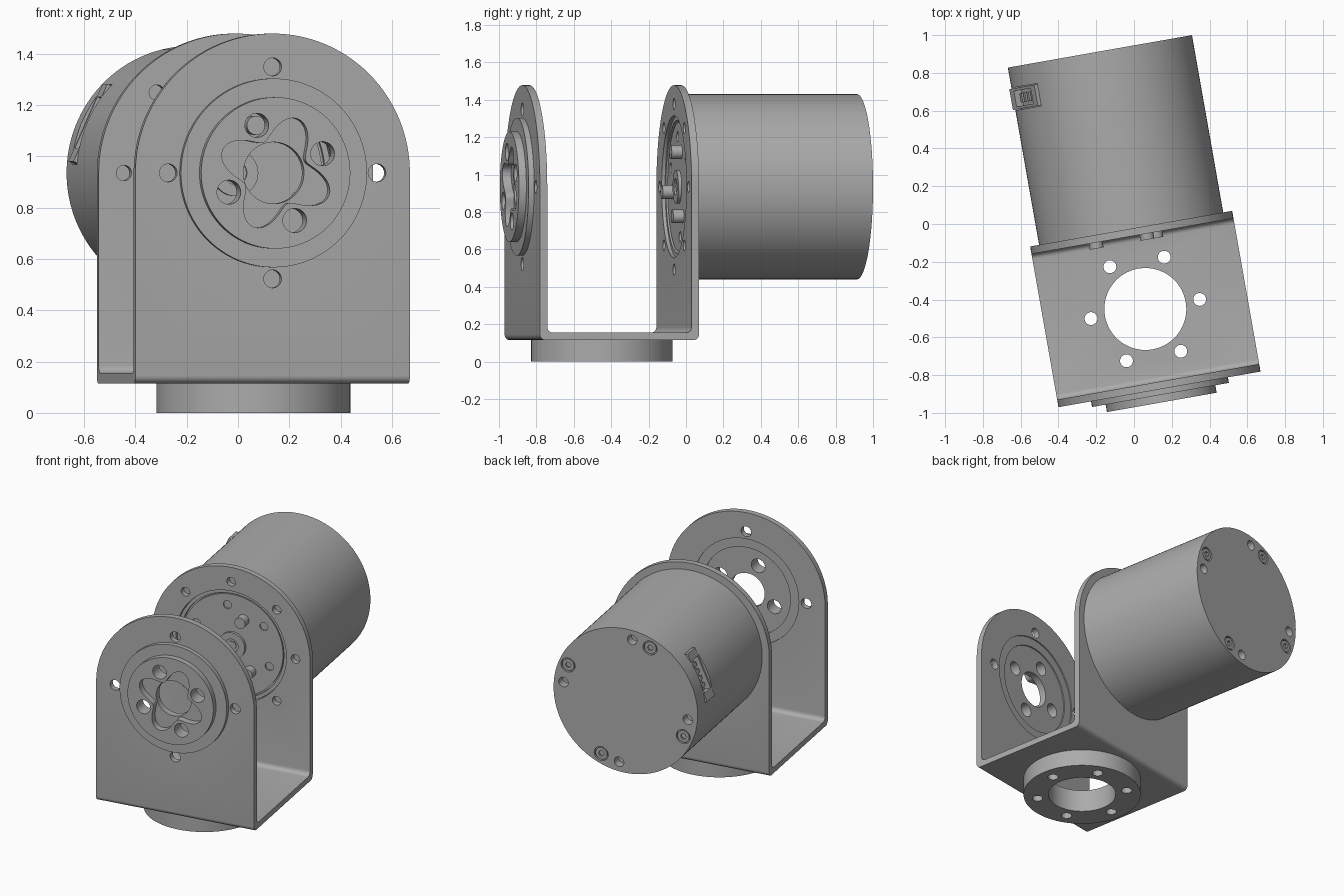
import bpy, bmesh
from math import sin, cos, pi, radians
from mathutils import Matrix

if "Cube" in bpy.data.objects:
    bpy.data.objects.remove(bpy.data.objects["Cube"])

grey = bpy.data.materials.new("machined_grey")
grey.use_nodes = True
COLOUR = (0.41, 0.41, 0.41, 1)
grey.diffuse_color = COLOUR
grey.node_tree.nodes["Principled BSDF"].inputs["Base Color"].default_value = COLOUR

AXIS_Z = 0.935           # height of the joint axis
HALF_W, HALF_D = 0.543, 0.432
WALL = 0.04
BASE_Z = 0.115
parts = []


def arc(cx, cy, r, a0=0, a1=360, n=64):
    """Points of an arc; a full circle drops the repeated end point."""
    count = n if a1 - a0 == 360 else n + 1
    return [(cx + r * cos(radians(a0 + (a1 - a0) * i / n)),
             cy + r * sin(radians(a0 + (a1 - a0) * i / n))) for i in range(count)]


def ring(count, r, start, cx=0, cy=AXIS_Z):
    """Centres of a polar pattern."""
    return [(cx + r * cos(radians(start) + 2 * pi * i / count),
             cy + r * sin(radians(start) + 2 * pi * i / count)) for i in range(count)]


def prisms(name, outlines, axis, lo, hi):
    """Extrude one or more outlines along an axis into one object."""
    place = {"x": lambda a, b, t: (t, a, b),
             "y": lambda a, b, t: (a, t, b),
             "z": lambda a, b, t: (a, b, t)}[axis]
    bm = bmesh.new()
    for pts in outlines:
        low = [bm.verts.new(place(a, b, lo)) for a, b in pts]
        high = [bm.verts.new(place(a, b, hi)) for a, b in pts]
        bm.faces.new(low)
        bm.faces.new(high[::-1])
        for i in range(len(pts)):
            j = (i + 1) % len(pts)
            bm.faces.new((low[i], high[i], high[j], low[j]))
    bmesh.ops.recalc_face_normals(bm, faces=bm.faces)
    mesh = bpy.data.meshes.new(name)
    bm.to_mesh(mesh)
    bm.free()
    obj = bpy.data.objects.new(name, mesh)
    bpy.context.collection.objects.link(obj)
    return obj


def part(name, outlines, axis, lo, hi):
    obj = prisms(name, outlines, axis, lo, hi)
    parts.append(obj)
    return obj


def combine(obj, outlines, axis, lo, hi, operation="DIFFERENCE", turn=None):
    """Boolean an extruded tool with the object and bake the result."""
    tool = prisms("cutter", outlines, axis, lo, hi)
    if turn:
        tool.data.transform(turn)
    mod = obj.modifiers.new("cut", "BOOLEAN")
    mod.operation, mod.solver, mod.object = operation, "EXACT", tool
    bpy.context.view_layer.update()
    graph = bpy.context.evaluated_depsgraph_get()
    mesh = bpy.data.meshes.new_from_object(obj.evaluated_get(graph))
    obj.modifiers.clear()
    obj.data = mesh
    bpy.data.objects.remove(tool)


def discs(centres, r, n=24):
    return [arc(x, y, r, n=n) for x, y in centres]


def disc(r, n=96):
    return [arc(0, AXIS_Z, r, n=n)]


# U bracket: folded profile trimmed by an arched outline
fold, top = 0.03, 1.6
inner = HALF_D - WALL
floor = BASE_Z + WALL
profile = ([(-HALF_D, top)]
           + arc(fold - HALF_D, BASE_Z + fold, fold, 180, 270, 6)
           + arc(HALF_D - fold, BASE_Z + fold, fold, 270, 360, 6)
           + [(HALF_D, top), (inner, top)]
           + arc(inner - fold, floor + fold, fold, 360, 270, 6)
           + arc(fold - inner, floor + fold, fold, 270, 180, 6)
           + [(-inner, top)])
bracket = part("u_bracket", [profile], "x", -0.7, 0.7)
arch = [(-HALF_W, 0), (HALF_W, 0)] + arc(0, AXIS_Z, HALF_W, 0, 180, 64)
combine(bracket, [arch], "y", -1, 1, "INTERSECT")
combine(bracket, disc(0.362), "y", -0.6, 0)
combine(bracket, discs(ring(4, 0.413, 0), 0.035), "y", -0.6, 0)
combine(bracket, disc(0.38), "y", 0, 0.6)
combine(bracket, discs(ring(8, 0.443, 0), 0.03), "y", 0, 0.6)

# Base flange with bore and bolt circle through the bracket floor
flange = part("base_flange", [arc(0, 0, 0.378, n=96)], "z", 0, BASE_Z)
for obj in (flange, bracket):
    combine(obj, [arc(0, 0, 0.217)], "z", -0.1, 0.3)
    combine(obj, discs(ring(6, 0.292, 0, 0, 0), 0.034), "z", -0.1, 0.3)

# Front idler: stepped disc with lobed pocket, bore and four holes
idler = part("idler_disc", disc(0.368), "y", -HALF_D - 0.03, -inner - 0.008)
combine(idler, disc(0.295), "y", -HALF_D - 0.07, -HALF_D, "UNION")
lobes = []
for i in range(96):
    a = 2 * pi * i / 96
    r = 0.178 + 0.05 * cos(4 * (a - radians(67)))
    lobes.append((r * cos(a), AXIS_Z + r * sin(a)))
combine(idler, [lobes], "y", -0.6, -0.455)
combine(idler, disc(0.12, 64), "y", -0.6, 0)
combine(idler, discs(ring(4, 0.2, 22), 0.047, 32), "y", -0.6, 0)
combine(idler, disc(0.3), "y", -inner - 0.016, 0)

# Motor body with mounting holes in its rear face
REAR = 1.385
motor = part("motor_body", disc(0.495, 128), "y", HALF_D, REAR)
screws = ring(4, 0.43, 23)
combine(motor, discs(ring(4, 0.43, 6), 0.033), "y", REAR - 0.06, REAR + 0.1)
combine(motor, discs(screws, 0.048, 32), "y", REAR - 0.02, REAR + 0.1)


def rect(x0, x1, y0, y1):
    return [(x0, y0), (x1, y0), (x1, y1), (x0, y1)]


# Connector socket set into the motor's side
side_turn = (Matrix.Translation((0, 0, AXIS_Z))
             @ Matrix.Rotation(radians(24), 4, "Y"))
PORT = 1.215
combine(motor, [rect(PORT - 0.06, PORT + 0.06, -0.17, 0.17)], "x", -0.6, -0.43,
        turn=side_turn)
port = part("connector_socket", [rect(PORT - 0.056, PORT + 0.056, -0.165, 0.165)],
            "x", -0.482, -0.42)
port.data.transform(side_turn)
combine(port, [rect(PORT - 0.042, PORT + 0.042, -0.11, 0.11)], "x", -0.6, -0.44,
        turn=side_turn)
pins = part("connector_contacts",
            [rect(PORT - 0.025, PORT + 0.025, z - 0.012, z + 0.012)
             for z in (-0.07, -0.023, 0.023, 0.07)], "x", -0.465, -0.435)
pins.data.transform(side_turn)

# Rear cap screws with hexagon sockets
caps = part("rear_screws", discs(screws, 0.04, 32), "y", REAR - 0.025, REAR - 0.003)
combine(caps, discs(screws, 0.02, 6), "y", REAR - 0.015, REAR + 0.1)

# Output disc in the rear wall, with rim, holes, hub and drive pins
output = part("output_disc", disc(0.345), "y", 0.418, HALF_D + 0.002)
combine(output, discs(ring(6, 0.27, 38), 0.028), "y", 0.3, HALF_D - 0.003)
rim = part("output_rim", disc(0.378), "y", 0.41, HALF_D + 0.001)
combine(rim, disc(0.355), "y", 0.3, 0.6)
hub = part("output_hub", disc(0.09, 48), "y", 0.4, 0.425)
combine(hub, disc(0.045, 32), "y", 0.3, 0.412)
hub_screw = part("hub_screw", disc(0.03, 6), "y", 0.406, 0.42)
part("drive_pins", discs(ring(3, 0.2, 68), 0.037, 32), "y", 0.36, 0.425)

# Finish: material, smooth shading, and the turned placement
placement = Matrix.Translation((0.06, -0.45, 0)) @ Matrix.Rotation(radians(10), 4, "Z")
bpy.ops.object.select_all(action="DESELECT")
for obj in parts:
    obj.data.transform(placement)
    obj.data.materials.clear()
    obj.data.materials.append(grey)
    obj.select_set(True)
bpy.context.view_layer.objects.active = bracket
bpy.ops.object.shade_smooth_by_angle(angle=radians(30))
